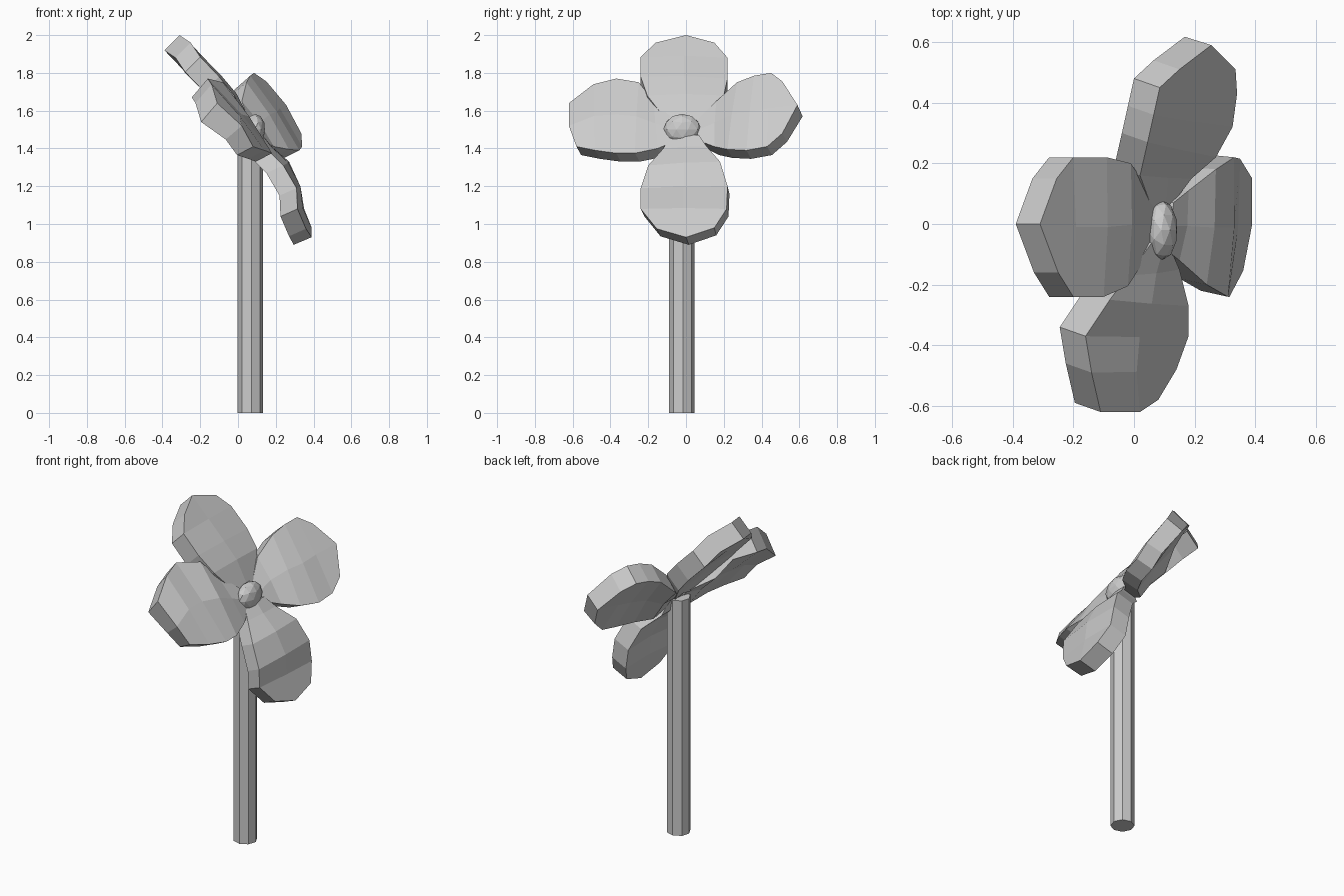
import bpy, bmesh, math
from mathutils import Vector

if "Cube" in bpy.data.objects:
    bpy.data.objects.remove(bpy.data.objects["Cube"])


def finish(bm, name):
    bmesh.ops.recalc_face_normals(bm, faces=bm.faces)
    mesh = bpy.data.meshes.new(name)
    bm.to_mesh(mesh)
    bm.free()
    obj = bpy.data.objects.new(name, mesh)
    bpy.context.collection.objects.link(obj)
    return obj


def petal(name, left, right, tip, off_left, off_right, bulge=0.012):
    """Thick petal lofted from base to tip between two edge lines."""
    bm = bmesh.new()
    front, back = [], []
    ol, orr = Vector(off_left), Vector(off_right)
    last = len(left) - 1
    for i, (l, r) in enumerate(zip(left, right)):
        l, r = Vector(l), Vector(r)
        om = (ol + orr) / 2
        m = Vector(tip) if i == last else (l + r) / 2 - om.normalized() * bulge
        k = 0.65 if i == 0 else 1.0
        front.append([bm.verts.new(p) for p in (l, m, r)])
        back.append([bm.verts.new(p + o * k) for p, o in ((l, ol), (m, om), (r, orr))])
    for i in range(last):
        for grid in (front, back):
            for j in (0, 1):
                bm.faces.new((grid[i][j], grid[i][j + 1], grid[i + 1][j + 1], grid[i + 1][j]))
        for j in (0, 2):
            bm.faces.new((front[i][j], front[i + 1][j], back[i + 1][j], back[i][j]))
    for i in (0, last):
        for j in (0, 1):
            bm.faces.new((front[i][j], front[i][j + 1], back[i][j + 1], back[i][j]))
    return finish(bm, name)


# Four petals around the tilted flower head
petal("petal_top",
      [(.06, -.08, 1.52), (-.02, -.205, 1.68), (-.10, -.24, 1.78), (-.20, -.24, 1.885), (-.25, -.16, 1.96)],
      [(.07, .08, 1.52), (-.01, .20, 1.68), (-.09, .22, 1.77), (-.20, .22, 1.88), (-.255, .15, 1.96)],
      (-.31, 0, 2.0), (-.08, 0, -.08), (-.08, 0, -.08))

petal("petal_bottom",
      [(.10, -.08, 1.47), (.15, -.12, 1.40), (.24, -.20, 1.31), (.31, -.24, 1.19), (.315, -.24, 1.08), (.36, -.155, .975)],
      [(.13, .07, 1.47), (.18, .11, 1.41), (.27, .18, 1.33), (.33, .22, 1.20), (.35, .215, 1.08), (.39, .15, .98)],
      (.39, 0, .93), (-.09, .02, -.04), (-.10, .01, -.04))

petal("petal_left",
      [(.06, -.06, 1.55), (-.02, -.17, 1.65), (-.08, -.25, 1.75), (-.16, -.37, 1.77), (-.14, -.49, 1.74), (-.11, -.62, 1.64)],
      [(.12, -.08, 1.43), (.15, -.15, 1.40), (.18, -.27, 1.375), (.18, -.37, 1.375), (.14, -.48, 1.39), (.08, -.58, 1.41)],
      (.02, -.62, 1.52), (-.085, .03, -.10), (-.085, .025, -.045))

petal("petal_right",
      [(.06, .05, 1.54), (.02, .16, 1.65), (.045, .27, 1.75), (.065, .36, 1.785), (.085, .45, 1.80), (.15, .51, 1.755)],
      [(.13, .07, 1.44), (.19, .15, 1.41), (.27, .22, 1.395), (.325, .32, 1.39), (.34, .43, 1.41), (.335, .51, 1.48)],
      (.255, .59, 1.63), (-.085, .03, -.075), (-.09, .025, -.045))

# Flower centre
bpy.ops.mesh.primitive_ico_sphere_add(subdivisions=2, radius=1, location=(.09, -.02, 1.5))
centre = bpy.context.object
centre.name = "flower_centre"
centre.scale = (.055, .1, .083)

# Stem
bpy.ops.mesh.primitive_cylinder_add(vertices=8, radius=.067, depth=1.44,
                                    location=(.065, -.022, .72), rotation=(0, 0, math.radians(5)))
bpy.context.object.name = "stem"
